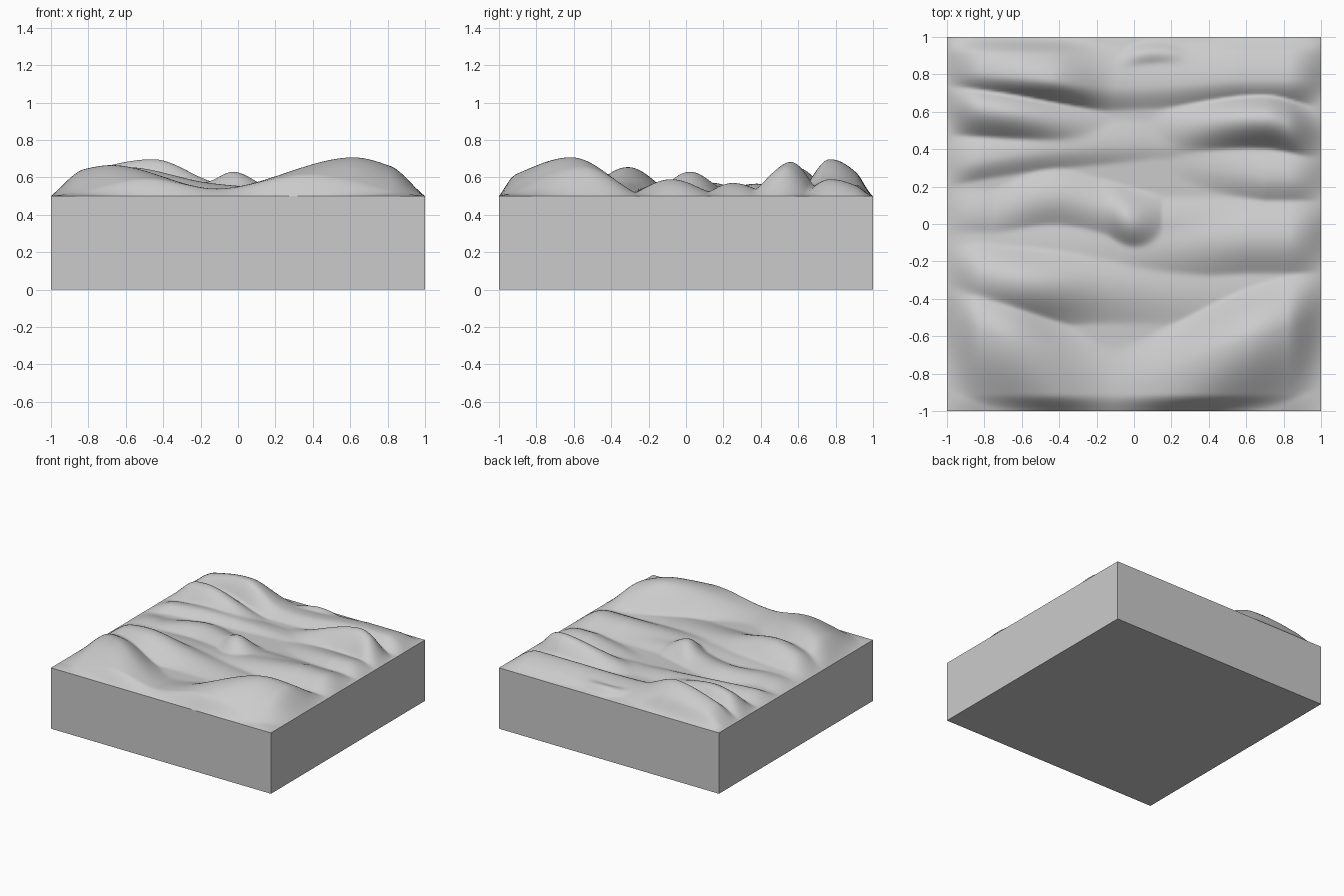
import bpy, bmesh, math

if "Cube" in bpy.data.objects:
    bpy.data.objects.remove(bpy.data.objects["Cube"])

N = 160  # terrain resolution per side

# Each ridge: front slope width, back slope width, crest points (x, y, height)
RIDGES = [
    (0.45, 0.32, [(-1, -.5, .1), (-.65, -.63, .165), (-.1, -.88, .04), (.6, -.62, .207), (1, -.5, .09)]),
    (0.26, 0.24, [(-1, -.25, .07), (-.6, -.31, .155), (-.15, -.33, .07), (.4, -.38, .03)]),
    (0.24, 0.25, [(-.1, -.15, .04), (.6, -.08, .09)]),
    (0.20, 0.20, [(-.75, .05, .045), (-.45, .14, .07), (-.17, .08, .075), (-.02, .02, .13), (.15, .0, .05)]),
    (0.18, 0.22, [(.05, .36, 0), (.7, .25, .07)]),
    (0.14, 0.20, [(-1, .31, .06), (-.5, .39, .065), (.1, .43, .03)]),
    (0.19, 0.17, [(-1, .64, .1), (-.65, .59, .15), (0, .5, .01), (.7, .56, .182), (1, .46, .08)]),
    (0.16, 0.28, [(-1, .82, .08), (-.45, .77, .197), (-.1, .73, .07), (.55, .77, .09)]),
    (0.12, 0.10, [(-.2, .8, .02), (.1, .91, .06), (.45, .82, .02)]),
]


def crest(points, x):
    """Smoothly interpolate crest position and height along x."""
    x = min(max(x, points[0][0]), points[-1][0])
    k = next(i for i in range(len(points) - 1) if x <= points[i + 1][0])

    def tangent(i, c):
        a, b = points[max(i - 1, 0)], points[min(i + 1, len(points) - 1)]
        return (b[c] - a[c]) / (b[0] - a[0])
    p, q = points[k], points[k + 1]
    d = q[0] - p[0]
    t = (x - p[0]) / d
    s = t * t * (3 - 2 * t)
    out = []
    for c in (1, 2):
        bend = t * (1 - t) * ((1 - t) * tangent(k, c) - t * tangent(k + 1, c))
        out.append(p[c] + (q[c] - p[c]) * s + d * bend)
    return out[0], max(out[1], 0)


def height(x, y, crests):
    """Soft maximum of all ridges, fading to zero at the block's edges."""
    total = 0.016 ** 7
    for (front, back, _), (cy, h) in zip(RIDGES, crests):
        t = (y - cy) / (back if y > cy else front)
        if abs(t) < 1:
            total += (h * math.cos(t * math.pi / 2) ** 1.4) ** 7
    fade = 1
    for v, width in ((x, 0.18), (y, 0.09)):
        e = min((1 - abs(v)) / width, 1)
        fade *= math.sin(max(e, 0) * math.pi / 2)
    return total ** (1 / 7) * fade


# Terrain surface
bm = bmesh.new()
bmesh.ops.create_grid(bm, x_segments=N, y_segments=N, size=1)
cache = {}
for v in bm.verts:
    key = round(v.co.x, 4)
    if key not in cache:
        cache[key] = [crest(r[2], v.co.x) for r in RIDGES]
    v.co.z = 0.5 + height(v.co.x, v.co.y, cache[key])
for f in bm.faces:
    f.smooth = True

# Block sides and underside, kept flat with a crisp rim
border = [e for e in bm.edges if e.is_boundary]
ext = bmesh.ops.extrude_edge_only(bm, edges=border)["geom"]
for v in ext:
    if isinstance(v, bmesh.types.BMVert):
        v.co.z = 0
bmesh.ops.contextual_create(bm, geom=[e for e in ext if isinstance(e, bmesh.types.BMEdge)
                                      and e.is_boundary])
bmesh.ops.recalc_face_normals(bm, faces=bm.faces)
for e in border:
    e.smooth = False
for f in bm.faces:
    if any(v.co.z < 0.1 for v in f.verts):
        f.smooth = False

mesh = bpy.data.meshes.new("terrain_block")
bm.to_mesh(mesh)
bm.free()
block = bpy.data.objects.new("terrain_block", mesh)
bpy.context.collection.objects.link(block)
